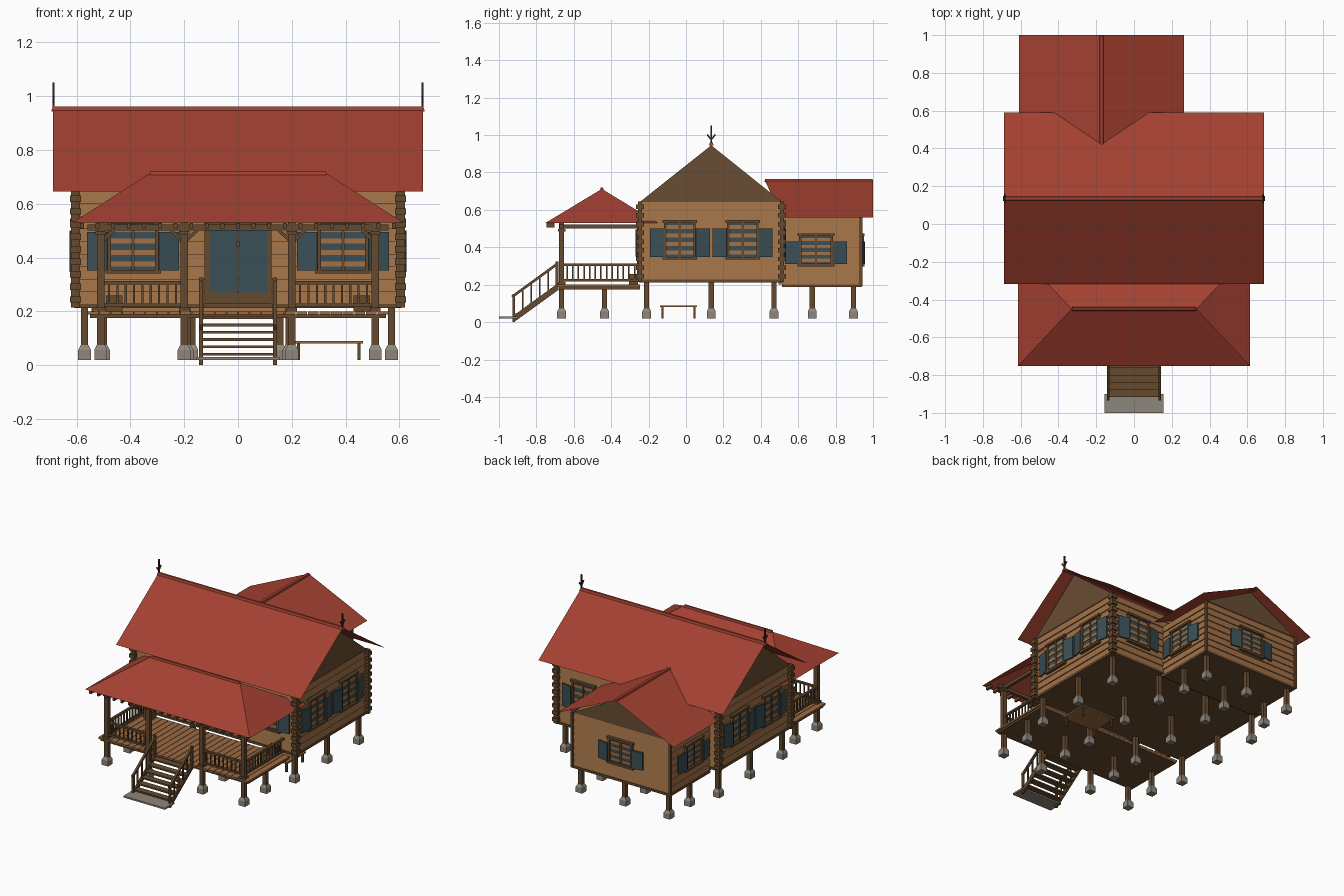
import bpy, bmesh, math
from mathutils import Matrix, Vector

if "Cube" in bpy.data.objects:
    bpy.data.objects.remove(bpy.data.objects["Cube"])

def mat(name, c):
    m = bpy.data.materials.new(name)
    m.diffuse_color = (*c, 1)
    m.use_nodes = True
    m.node_tree.nodes["Principled BSDF"].inputs["Base Color"].default_value = m.diffuse_color
    return m

ROOF = mat("red roof", (.37, .052, .031))
WALL = mat("siding wood", (.36, .165, .062))
TRIM = mat("brown timber", (.13, .068, .028))
GABLE = mat("gable brown", (.14, .075, .033))
TEAL = mat("teal paint", (.042, .08, .092))
STONE = mat("grey stone", (.27, .24, .2))
DARK = mat("dark timber", (.04, .023, .012))
DECK = mat("deck wood", (.33, .145, .055))
I = Matrix()

def finish(name, bm, m):
    bmesh.ops.recalc_face_normals(bm, faces=bm.faces[:])
    me = bpy.data.meshes.new(name)
    bm.to_mesh(me)
    bm.free()
    me.materials.append(m)
    bpy.context.collection.objects.link(bpy.data.objects.new(name, me))

def add_box(bm, x0, x1, y0, y1, z0, z1, M=I, taper=0):
    """Box, its top drawn in by taper on all sides."""
    t = taper
    v = [bm.verts.new(M @ Vector(p)) for p in (
        (x0, y0, z0), (x1, y0, z0), (x1, y1, z0), (x0, y1, z0),
        (x0+t, y0+t, z1), (x1-t, y0+t, z1), (x1-t, y1-t, z1), (x0+t, y1-t, z1))]
    for f in ((3, 2, 1, 0), (4, 5, 6, 7), (0, 1, 5, 4), (1, 2, 6, 5), (2, 3, 7, 6), (3, 0, 4, 7)):
        bm.faces.new([v[i] for i in f])

def boxes(name, m, bs, M=I, taper=0):
    bm = bmesh.new()
    for b in bs:
        add_box(bm, *b, M=M, taper=taper)
    finish(name, bm, m)

def beams(name, m, segs, w, h):
    """Square bars between pairs of points."""
    bm = bmesh.new()
    for a, b in segs:
        a, b = Vector(a), Vector(b)
        d = b - a
        M = Matrix.Translation(a) @ d.to_track_quat('Y', 'Z').to_matrix().to_4x4()
        add_box(bm, -w/2, w/2, 0, d.length, -h/2, h/2, M)
    finish(name, bm, m)

def sheets(name, m, polys):
    bm = bmesh.new()
    for p in polys:
        bm.faces.new([bm.verts.new(q) for q in p])
    bmesh.ops.remove_doubles(bm, verts=bm.verts[:], dist=1e-4)
    finish(name, bm, m)

def siding(name, x0, x1, y0, y1, z0, z1, n):
    h = (z1 - z0) / n
    boxes(name, WALL, [(x0, x1, y0, y1, z0+i*h, z0+(i+1)*h) for i in range(n)], taper=.007)

# ---- walls, floors, corners
X, Y0, Y1, YC = .604, -.246, .513, .135
WX0, WX1, WC, WY = -.537, .193, -.172, .935
siding("main_walls", -X, X, Y0, Y1, .225, .645, 9)
siding("wing_walls", WX0, WX1, Y1-.02, WY, .2, .56, 8)
boxes("main_floor_sill", TRIM, [(-X-.004, X+.004, Y0-.004, Y1+.004, .213, .228)])
boxes("wing_floor_sill", TRIM, [(WX0-.004, WX1+.004, Y1, WY+.004, .187, .202)])
corner = []
for sx in (-1, 1):
    for y, sy in ((Y0, -1), (Y1, 1)):
        cx = sx*X
        corner.append((cx-.017, cx+.017, y-.011, y+.011, .215, .645)[:6])
        for i in range(9):
            z = .232 + i*.0467
            corner.append((cx-.021, cx+.021, y-.022, y+.022, z, z+.024))
boxes("main_corner_logs", TRIM, corner)
boxes("wing_corner_posts", TRIM, [(x-.008, x+.008, WY-.008, WY+.008, .19, .56) for x in (WX0, WX1)])

# ---- gables and roofs
for s in (-1, 1):
    sheets("main_gable", GABLE, [[(s*X, Y0, .643), (s*X, Y1, .643), (s*X, YC, .945)]])
sheets("wing_gable", GABLE, [[(WX0, WY, .558), (WX1, WY, .558), (WC, WY, .752)]])
RX = .688
sheets("main_roof", ROOF, [[(-RX, y, .645), (RX, y, .645), (RX, YC, .955), (-RX, YC, .955)]
                           for y in (-.317, .59)])
boxes("main_ridge_cap", ROOF, [(-RX-.006, RX+.006, YC-.013, YC+.013, .943, .962)], taper=.006)
sheets("wing_roof", ROOF, [[(x, .515, .56), (x, 1, .56), (WC, 1, .76), (WC, .42, .76)]
                           for x in (WC-.437, WC+.437)])
boxes("wing_ridge_cap", ROOF, [(WC-.013, WC+.013, .42, 1, .75, .765)], taper=.004)
E, F, B, R, RY = .614, -.752, -.15, .33, -.45
a, b, c, d = (-E, F, .53), (E, F, .53), (E, B, .53), (-E, B, .53)
r0, r1 = (-R, RY, .712), (R, RY, .712)
sheets("veranda_roof", ROOF, [[a, b, r1, r0], [b, c, r1], [c, d, r0, r1], [d, a, r0]])
boxes("veranda_ridge_cap", ROOF, [(-R, R, RY-.01, RY+.01, .704, .72)], taper=.004)
boxes("veranda_rafter_tails", TRIM, [(x-.007, x+.007, F+.005, F+.05, .507, .529)
                                    for x in [-.58+i*.058 for i in range(21)]])

# ---- finials
for s in (-1, 1):
    fx = s*.685
    boxes("ridge_finial", DARK, [(fx-.004, fx+.004, YC-.005, YC+.005, .955, 1.05)])
    beams("finial_prongs", DARK, [((fx, YC, .975), (fx, YC+k*.022, 1.003)) for k in (-1, 1)], .007, .008)

# ---- windows with open shutters
def window(name, x, y, ang, z0, z1, w=.17):
    M = Matrix.Translation((x, y, 0)) @ Matrix.Rotation(math.radians(ang), 4, 'Z')
    h, t = w/2, .014
    boxes(name+"_glass", TEAL, [(-h, h, -.006, 0, z0, z1)], M)
    n = 4
    p = (z1-z0-2*t) / n
    boxes(name+"_slats", WALL, [(-h, h, -.009, 0, z0+t+p*(i+.28), z0+t+p*(i+.72)) for i in range(n)], M)
    boxes(name+"_frame", TRIM, [(-h, -h+t, -.016, 0, z0, z1), (h-t, h, -.016, 0, z0, z1),
                                (-.006, .006, -.014, 0, z0, z1),
                                (-h-.008, h+.008, -.02, 0, z1-t, z1),
                                (-h-.008, h+.008, -.02, 0, z0, z0+t)], M)
    for s in (-1, 1):
        S = M @ Matrix.Translation((s*h, -.018, 0)) @ Matrix.Rotation(s*.18, 4, 'Z')
        xs = sorted((0, s*.076))
        boxes(name+"_shutter", TEAL, [(*xs, -.005, .005, z0+.012, z1-.045)], S)

for s in (-1, 1):
    window("front_window", s*.39, Y0, 0, .34, .54, .19)
    for y in (-.033, .303):
        window("side_window", s*X, y, 90*s, .335, .545)
window("back_window", .4, Y1, 180, .335, .545)
window("wing_back_window", WC, WY, 180, .298, .475, .18)
window("wing_right_window", WX1, .695, 90, .298, .475, .18)
window("wing_left_window", WX0, .695, -90, .298, .475, .18)

# ---- front door
boxes("door_frame", TRIM, [(-.125, -.108, Y0-.016, Y0, .228, .53), (.108, .125, Y0-.016, Y0, .228, .53),
                           (-.125, .125, Y0-.016, Y0, .505, .53), (-.108, .108, Y0-.012, Y0, .228, .27)])
boxes("door_leaves", TEAL, [(-.107, -.002, Y0-.013, Y0, .27, .505), (.002, .107, Y0-.013, Y0, .27, .505)])
boxes("door_handles", TRIM, [(-.008, .008, Y0-.02, Y0, .44, .46)])

# ---- veranda deck, posts, rails
DY, N = -.69, 26
bw = 1.12 / N
boxes("deck_boards", DECK, [(-.56+i*bw+.0015, -.56+(i+1)*bw-.0015, DY, Y0, .188, .2) for i in range(N)])
boxes("deck_frame", TRIM, [(-.55, .55, DY+.01, Y0, .175, .189)])
PY = -.665
px = (-.51, -.2, .2, .51)
boxes("veranda_posts", TRIM, [(x-.014, x+.014, PY-.014, PY+.014, .2, .53) for x in px])
boxes("veranda_post_caps", TRIM, [(x-.02, x+.02, PY-.02, PY+.02, z, z+.014) for x in px for z in (.2, .485)])
boxes("veranda_beams", TRIM, [(-.56, .56, PY-.01, PY+.01, .5, .522)] +
      [(s*.51-.01, s*.51+.01, PY, Y0, .5, .522) for s in (-1, 1)])
beams("veranda_braces", TRIM, [((x, PY, .455), (x+k*.05, PY, .503)) for x, k in
                               ((-.51, 1), (-.2, -1), (-.2, 1), (.2, -1), (.2, 1), (.51, -1))], .012, .012)
rails, bal = [], []
for s in (-1, 1):
    x0, x1 = sorted((s*.2, s*.51))
    xs = s*.51
    for z in (.218, .3):
        rails += [(x0, x1, PY-.008, PY+.008, z, z+.012), (xs-.008, xs+.008, PY, Y0, z, z+.012)]
    bal += [(x-.004, x+.004, PY-.004, PY+.004, .22, .302) for x in [x0+.031*i for i in range(1, 10)]]
    bal += [(xs-.004, xs+.004, y-.004, y+.004, .22, .302) for y in [PY+.03*i for i in range(1, 14)]]
boxes("veranda_rails", TRIM, rails)
boxes("veranda_balusters", TRIM, bal)
boxes("veranda_benches", TRIM, [(s*.46-.03, s*.46+.03, -.305, Y0-.01, .2, .258) for s in (-1, 1)])

# ---- stairs
n = 6
boxes("stair_treads", TRIM, [(-.135, .135, -.915+i*.038, -.872+i*.038, .036+i*.027, .046+i*.027) for i in range(n)])
boxes("stair_slab", STONE, [(-.155, .155, -1, -.9, .019, .03)])
SX = (-.137, .137)
beams("stair_stringers", TRIM, [((x, -.92, .018), (x, DY, .185)) for x in SX], .012, .03)
beams("stair_handrails", TRIM, [((x, -.93, .135), (x, DY, .31)) for x in SX], .014, .014)
boxes("stair_newels", TRIM, [(x-.007, x+.007, -.928, -.914, 0, .15) for x in SX] +
      [(x-.008, x+.008, DY-.008, DY+.008, .17, .325) for x in SX])
boxes("stair_balusters", TRIM, [(x-.004, x+.004, y-.004, y+.004, .02+(y+.92)*.726, .142+(y+.92)*.729)
                                for x in SX for y in [-.92+.046*i for i in range(1, 5)]])

# ---- stilts on stone footings
stilts = [(x, y, .215) for x in (-.57, -.19, .19, .57) for y in (-.21, YC, .47)]
stilts += [(x, y, .178) for x in px for y in (PY, -.435)]
stilts += [(x, y, .19) for x in (-.5, WC, .155) for y in (.675, .895)]
boxes("stilts", TRIM, [(x-.0135, x+.0135, y-.0135, y+.0135, .06, z) for x, y, z in stilts])
boxes("footing_blocks", STONE, [(x-.024, x+.024, y-.024, y+.024, .02, .056) for x, y, z in stilts])
boxes("footing_caps", STONE, [(x-.024, x+.024, y-.024, y+.024, .056, .074) for x, y, z in stilts], taper=.009)

# ---- low table under the house
boxes("table_top", DECK, [(.21, .465, -.14, .06, .08, .09)])
boxes("table_legs", TRIM, [(x-.006, x+.006, y-.006, y+.006, .02, .081) for x in (.225, .45) for y in (-.125, .045)])
